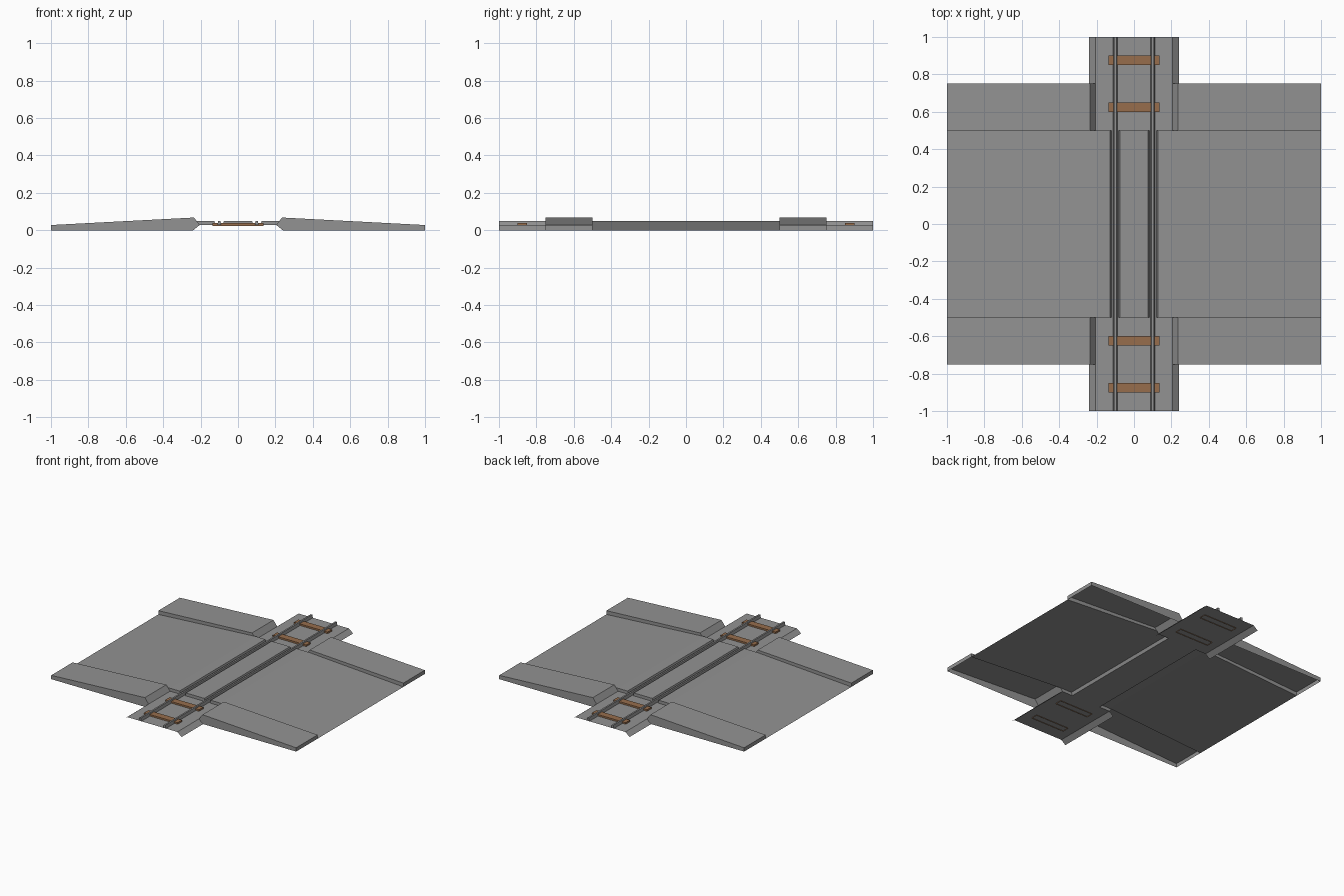
import bpy

if "Cube" in bpy.data.objects:
    bpy.data.objects.remove(bpy.data.objects["Cube"])


def material(name, rgb):
    mat = bpy.data.materials.new(name)
    mat.use_nodes = True
    color = (*rgb, 1.0)
    mat.diffuse_color = color
    mat.node_tree.nodes["Principled BSDF"].inputs["Base Color"].default_value = color
    return mat


concrete = material("concrete_grey", (0.29, 0.29, 0.29))
timber = material("brown_timber", (0.31, 0.155, 0.073))

BED = 0.028     # track bed height
DECK = 0.05     # crossing surface and rail head height
FOOT = 0.205    # half width of the bed top
CURB = 0.5      # half width of the road


def shell(name, mat, profile, y0, y1, walls=()):
    """Extrude an open (x, z) profile along y, add end walls, mirror in x and y.

    Each wall is (points, y, faces_outward).
    """
    verts, faces = [], []
    for x, z in profile:
        verts += [(x, y0, z), (x, y1, z)]
    for i in range(0, 2 * len(profile) - 2, 2):
        faces.append((i, i + 1, i + 3, i + 2))
    for points, y, outward in walls:
        ring = list(range(len(verts), len(verts) + len(points)))
        verts += [(x, y, z) for x, z in points]
        faces.append(ring[::-1] if outward else ring)
    mesh = bpy.data.meshes.new(name)
    mesh.from_pydata(verts, [], faces)
    mesh.materials.append(mat)
    obj = bpy.data.objects.new(name, mesh)
    bpy.context.collection.objects.link(obj)
    mirror = obj.modifiers.new("mirror", "MIRROR")
    mirror.use_axis = (True, True, False)
    mirror.merge_threshold = 0.0001


# Road ramps rising to the crossing, with the sloped edge of the rail slot
slot_edge = [(FOOT, DECK), (0.127, DECK), (0.119, BED)]
shell("road", concrete, [(1, 0)] + slot_edge + [(0, BED)], 0, CURB,
      [([(FOOT, BED), (0.221, 0.049)] + slot_edge, CURB, True)])

# Raised plate between the rails
plate = [(0.083, BED), (0.075, DECK), (0, DECK)]
shell("centre_plate", concrete, plate, 0, CURB,
      [(plate + [(0, BED)], CURB, True)])

# Sidewalks with a kerb face and a bevelled end beside the track
walk = [(1, 0), (1, BED), (0.235, 0.068), (FOOT, BED)]
kerb = walk[:3] + [(0.221, 0.049)]
shell("sidewalk", concrete, walk, CURB, 0.75,
      [(kerb, CURB, False), (walk + [(0.24, 0)], 0.75, True)])

# Track bed with sloping shoulders
shell("track_bed", concrete, [(0.24, 0), (FOOT, BED), (0, BED)], CURB, 1)

# Rails, narrower at the head
rail = [(0.111, BED), (0.106, DECK), (0.094, DECK), (0.089, BED)]
shell("rail", concrete, rail, 0, 1, [(rail, 1, True)])

# Wooden ties, two at each end
tie = [(0.137, 0.024), (0.137, 0.04), (0, 0.04)]
for label, y in (("inner", 0.6), ("outer", 0.85)):
    side = tie + [(0, 0.024)]
    shell(label + "_tie", timber, tie, y, y + 0.05,
          [(side, y, False), (side, y + 0.05, True)])
